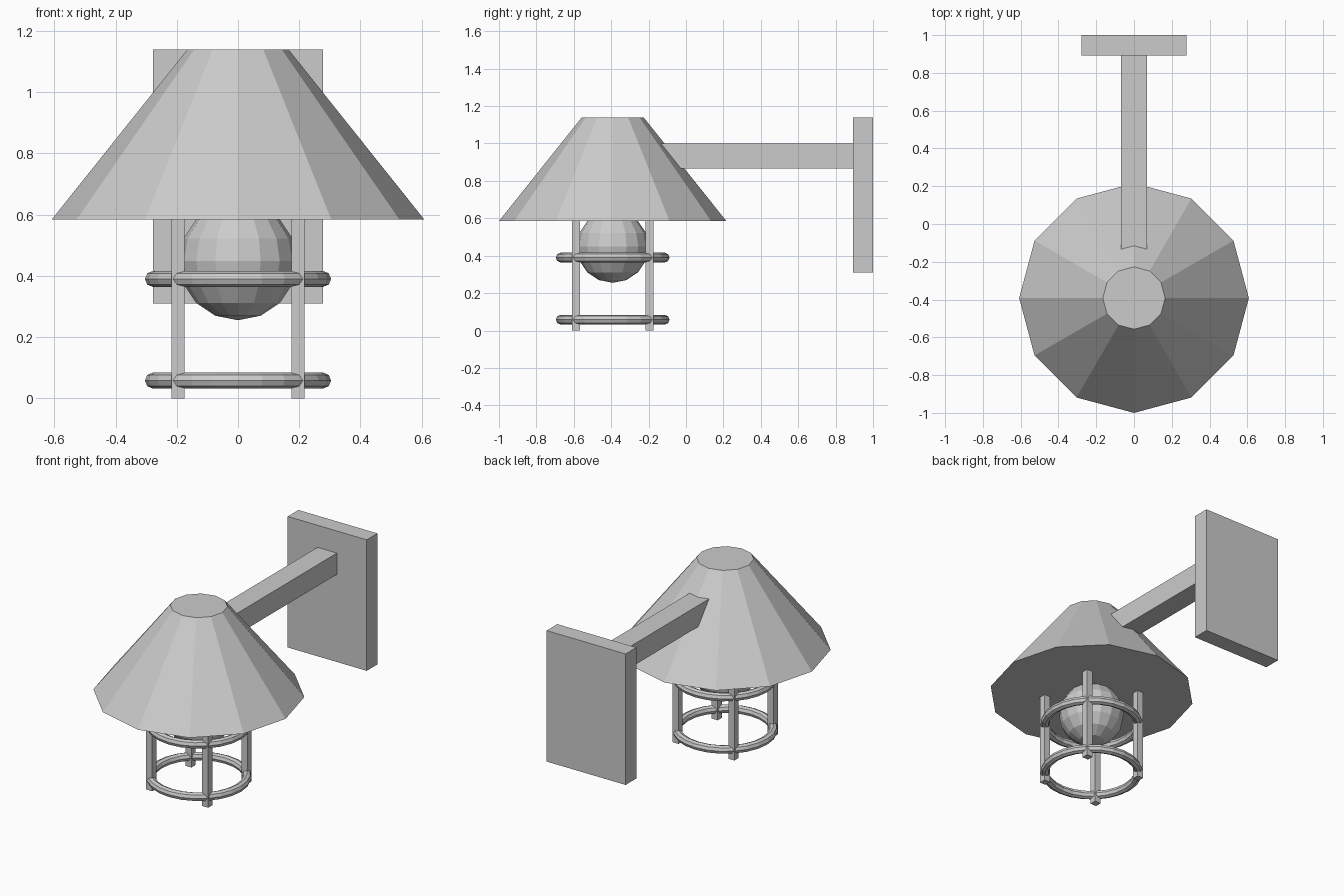
import bpy
from math import pi

if "Cube" in bpy.data.objects:
    bpy.data.objects.remove(bpy.data.objects["Cube"])

CY = -0.392  # lamp axis


def box(name, x0, x1, y0, y1, z0, z1):
    bpy.ops.mesh.primitive_cube_add(
        size=1, location=((x0 + x1) / 2, (y0 + y1) / 2, (z0 + z1) / 2))
    o = bpy.context.object
    o.name = name
    for v in o.data.vertices:
        v.co.x *= x1 - x0
        v.co.y *= y1 - y0
        v.co.z *= z1 - z0
    return o


# Wall plate and arm
box("wall_plate", -0.277, 0.277, 0.893, 1.0, 0.31, 1.14)
box("arm", -0.068, 0.068, -0.27, 0.893, 0.865, 1.0)

# Twelve-sided closed shade
bpy.ops.mesh.primitive_cone_add(vertices=12, radius1=0.608, radius2=0.165,
                                depth=0.555, location=(0, CY, 0.8625))
bpy.context.object.name = "shade"

# Bulb
bpy.ops.mesh.primitive_uv_sphere_add(segments=16, ring_count=8, radius=0.193,
                                     location=(0, CY, 0.448))
bpy.context.object.name = "bulb"

# Cage rings
for name, z in (("lower_cage_ring", 0.058), ("upper_cage_ring", 0.39)):
    bpy.ops.mesh.primitive_torus_add(major_segments=24, minor_segments=8,
                                     major_radius=0.278, minor_radius=0.026,
                                     location=(0, CY, z))
    bpy.context.object.name = name

# Cage posts
P, H = 0.196, 0.021
for sx, side in ((-1, "left"), (1, "right")):
    for sy, end in ((-1, "front"), (1, "back")):
        x, y = sx * P, CY + sy * P
        box(f"{end}_{side}_cage_post", x - H, x + H, y - H, y + H, 0, 0.6)
